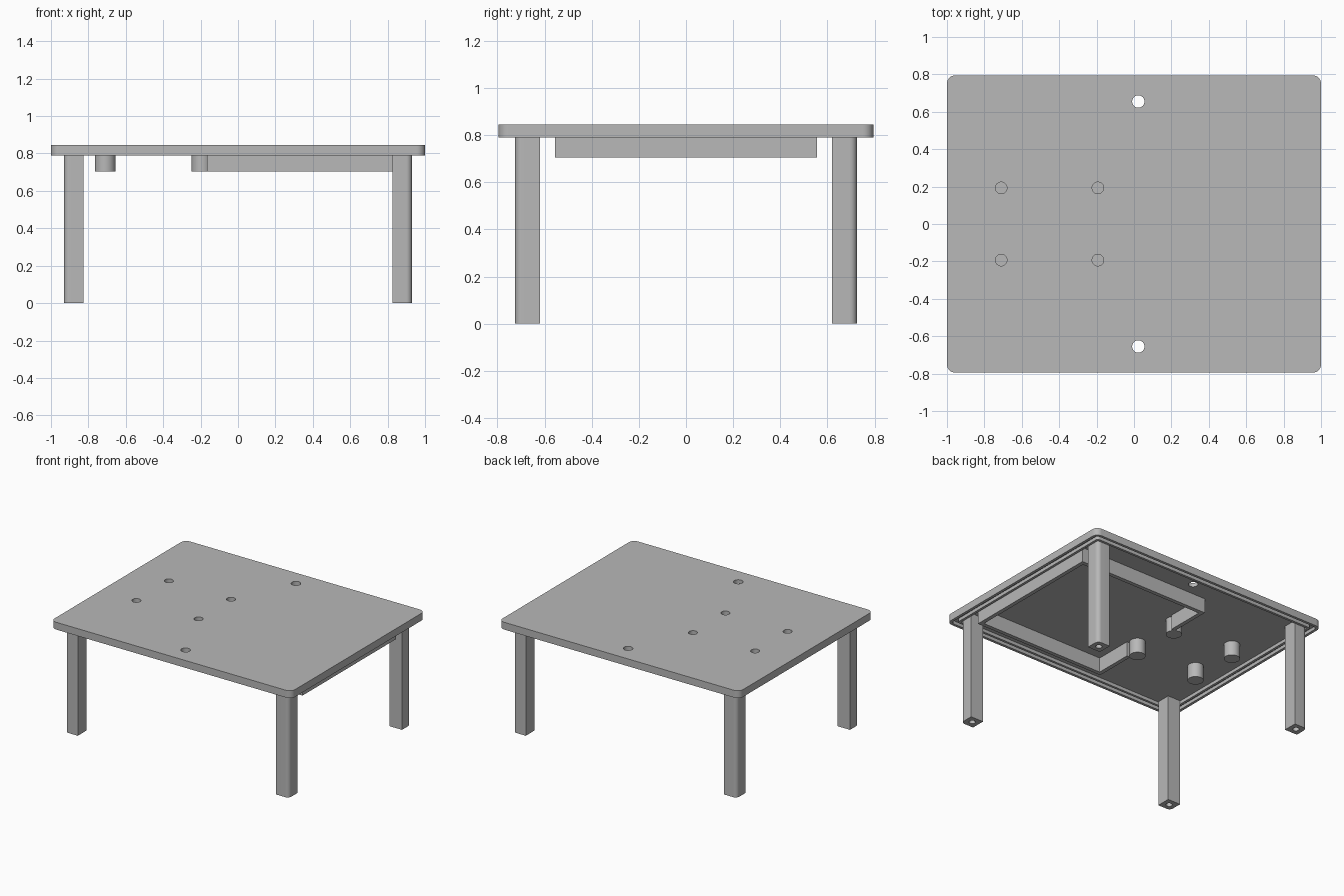
import bpy, bmesh, math

if "Cube" in bpy.data.objects:
    bpy.data.objects.remove(bpy.data.objects["Cube"])

grey = bpy.data.materials.new("plain_grey")
grey.diffuse_color = (0.48, 0.48, 0.48, 1)
grey.use_nodes = True
grey.node_tree.nodes["Principled BSDF"].inputs["Base Color"].default_value = grey.diffuse_color

TOP, UNDER, FLOOR = 0.845, 0.79, 0.815
BAR_LOW = 0.705


def rounded_rect(x0, x1, y0, y1, radii=(0, 0, 0, 0), steps=8):
    """Outline from the +x+y corner, counter-clockwise, one radius per corner."""
    corners = [(x1, y1, -1, -1), (x0, y1, 1, -1), (x0, y0, 1, 1), (x1, y0, -1, 1)]
    pts = []
    for i, (x, y, sx, sy) in enumerate(corners):
        r = radii[i]
        if r == 0:
            pts.append((x, y))
            continue
        for k in range(steps + 1):
            a = math.pi / 2 * (i + k / steps)
            pts.append((x + sx * r + r * math.cos(a), y + sy * r + r * math.sin(a)))
    return pts


def circle(x, y, r, n=32):
    return [(x + r * math.cos(2 * math.pi * k / n), y + r * math.sin(2 * math.pi * k / n))
            for k in range(n)]


def prism(name, outline, z0, z1):
    bm = bmesh.new()
    face = bm.faces.new([bm.verts.new((x, y, z0)) for x, y in outline])
    ext = bmesh.ops.extrude_face_region(bm, geom=[face])
    bmesh.ops.translate(bm, vec=(0, 0, z1 - z0),
                        verts=[g for g in ext["geom"] if isinstance(g, bmesh.types.BMVert)])
    bmesh.ops.recalc_face_normals(bm, faces=bm.faces)
    me = bpy.data.meshes.new(name)
    bm.to_mesh(me)
    bm.free()
    me.materials.append(grey)
    ob = bpy.data.objects.new(name, me)
    bpy.context.collection.objects.link(ob)
    return ob


def cut(ob, cutters):
    """Subtract the cutters, bake the result and remove them."""
    for c in cutters:
        m = ob.modifiers.new("cut", 'BOOLEAN')
        m.operation = 'DIFFERENCE'
        m.solver = 'EXACT'
        m.object = c
    dg = bpy.context.evaluated_depsgraph_get()
    dg.update()
    me = bpy.data.meshes.new_from_object(ob.evaluated_get(dg))
    ob.modifiers.clear()
    ob.data = me
    for c in cutters:
        bpy.data.objects.remove(c)


def inset_rect(d, r):
    return rounded_rect(-1 + d, 1 - d, -0.795 + d, 0.795 - d, (r,) * 4)


# Table top: rounded slab with a shallow pocket underneath, leaving a thin lip
top = prism("table_top", inset_rect(0, 0.045), UNDER, TOP)
posts = [(x, y) for x in (-0.71, -0.193) for y in (-0.193, 0.193)]
cutters = [prism("pocket_cutter", inset_rect(0.02, 0.03), UNDER - 0.1, FLOOR)]
for x, y, r in [(0.023, 0.655, 0.033), (0.023, -0.655, 0.033)] + [(x, y, 0.031) for x, y in posts]:
    cutters.append(prism("hole_cutter", circle(x, y, r), UNDER - 0.05, TOP + 0.05))
cut(top, cutters)

# Second rib running inside the lip
rib = prism("under_rib", inset_rect(0.05, 0.02), UNDER, FLOOR)
cut(rib, [prism("rib_cutter", inset_rect(0.068, 0.01), UNDER - 0.1, FLOOR + 0.1)])

# Legs: square with a rounded outer corner and a blind hole in the foot
for i, (sx, sy) in enumerate([(1, 1), (-1, 1), (-1, -1), (1, -1)]):
    xs = sorted((sx * 0.825, sx * 0.93))
    ys = sorted((sy * 0.62, sy * 0.725))
    radii = [0.0] * 4
    radii[i] = 0.03
    leg = prism("leg_%d" % (i + 1), rounded_rect(*xs, *ys, radii), 0, FLOOR)
    cut(leg, [prism("foot_cutter", circle(sx * 0.8775, sy * 0.6725, 0.022), -0.05, 0.15)])

# Round posts with blind screw holes from above
for i, (x, y) in enumerate(posts):
    post = prism("post_%d" % (i + 1), circle(x, y, 0.055), BAR_LOW, FLOOR)
    cut(post, [prism("screw_cutter", circle(x, y, 0.031), 0.735, TOP + 0.1)])

# Open frame of thin rails: one side rail, two long arms, two returns to the posts
t, fx0, fx1, fy = 0.03, -0.165, 0.925, 0.555
frame = [(fx1, -fy), (fx1, fy), (fx0, fy), (fx0, 0.235), (fx0 + t, 0.235), (fx0 + t, fy - t),
         (fx1 - t, fy - t), (fx1 - t, -fy + t), (fx0 + t, -fy + t), (fx0 + t, -0.235),
         (fx0, -0.235), (fx0, -fy)]
prism("under_frame", frame, BAR_LOW, FLOOR)

# Smooth the round surfaces, keep edges sharp
bpy.ops.object.select_all(action='SELECT')
bpy.context.view_layer.objects.active = top
bpy.ops.object.shade_smooth_by_angle(angle=math.radians(30))
